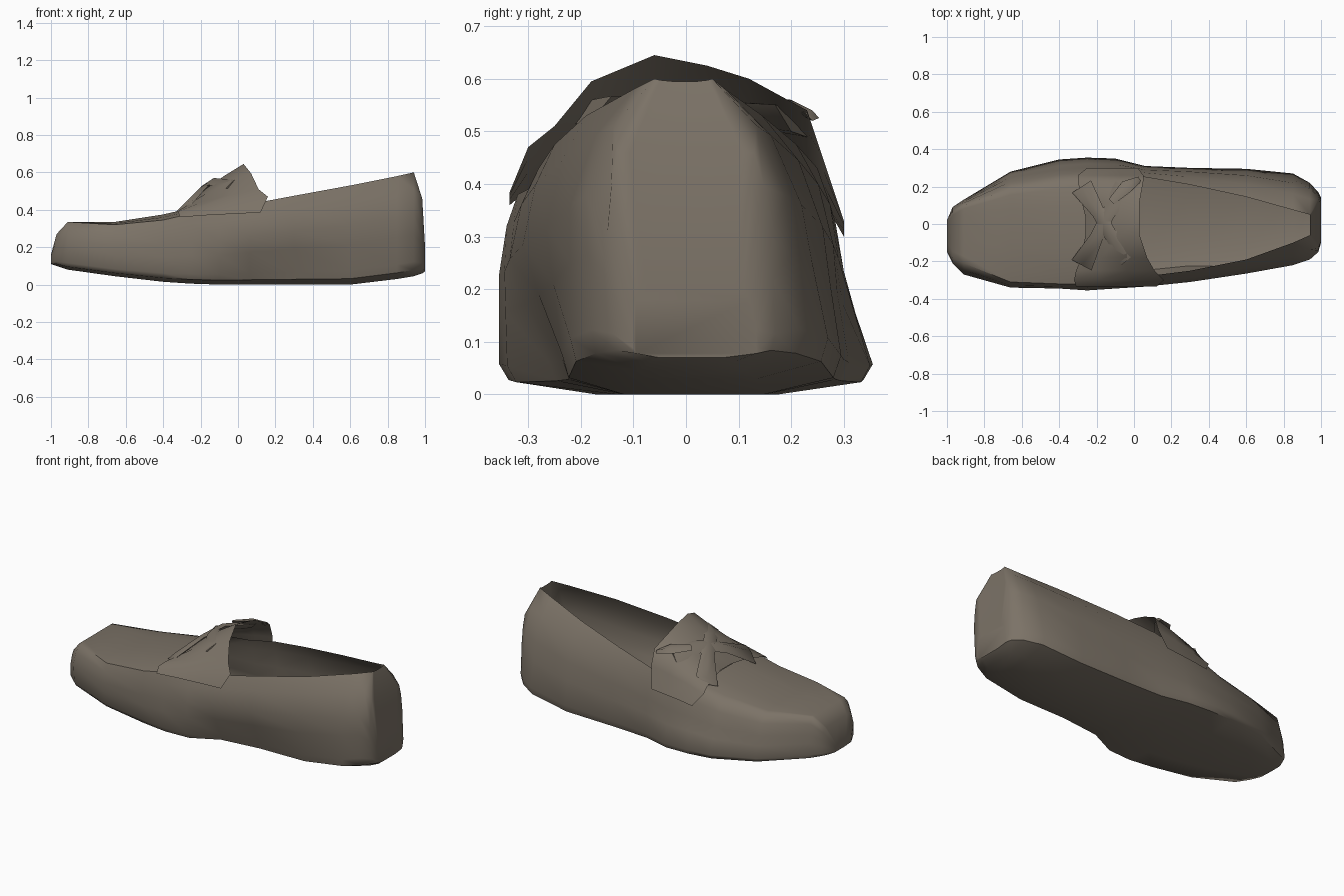
import bpy, bmesh, math
from mathutils import Vector

cube = bpy.data.objects.get("Cube")
if cube:
    bpy.data.objects.remove(cube, do_unlink=True)

leather = bpy.data.materials.new("grey_brown_leather")
leather.use_nodes = True
colour = (0.2, 0.17, 0.135, 1)
leather.diffuse_color = colour
bsdf = leather.node_tree.nodes["Principled BSDF"]
bsdf.inputs["Base Color"].default_value = colour
bsdf.inputs["Roughness"].default_value = 0.8


def mix(a, b, t):
    return a + (b - a) * t


def loft(name, rows, closed, angle=50, is_open=lambda x, i: False):
    """Skin a list of equal length point rows; closed rows also get end caps."""
    bm = bmesh.new()
    grid = [[bm.verts.new(p) for p in row] for row in rows]
    n = len(rows[0])
    for a, b in zip(grid, grid[1:]):
        for i in range(n if closed else n - 1):
            j = (i + 1) % n
            if not is_open(a[i].co.x, i):
                bm.faces.new((a[i], a[j], b[j], b[i]))
    if closed:
        bm.faces.new(grid[0])
        bm.faces.new(grid[-1])
    bmesh.ops.delete(bm, geom=[v for v in bm.verts if not v.link_faces], context="VERTS")
    bmesh.ops.recalc_face_normals(bm, faces=bm.faces)
    mesh = bpy.data.meshes.new(name)
    bm.to_mesh(mesh)
    bm.free()
    mesh.materials.append(leather)
    obj = bpy.data.objects.new(name, mesh)
    bpy.context.collection.objects.link(obj)
    bpy.ops.object.select_all(action="DESELECT")
    obj.select_set(True)
    bpy.context.view_layer.objects.active = obj
    bpy.ops.object.shade_smooth_by_angle(angle=math.radians(angle))
    return obj


def shoe_section(x, foot_right, right, foot_left, left, base, rim, rim_right, rim_left, crown):
    """Closed ring: sole, side wall, rim, then the top between the rims."""
    height = rim - base

    def wall(foot, y, edge):
        return [(foot * 0.5, base), (foot * 0.95, base + height * 0.06),
                (foot, base + height * 0.14), (mix(foot, y, 0.6), base + height * 0.4),
                (y, base + height * 0.6), (mix(y, edge, 0.4), base + height * 0.84),
                (edge, rim), (edge * 0.82, mix(rim, crown, 0.5)), (edge * 0.4, crown)]
    ring = wall(foot_left, left, rim_left) + wall(foot_right, right, rim_right)[::-1]
    return [(x, y, z) for y, z in ring]


# Shoe body: x, foot and side on the right, foot and side on the left,
# base, rim height, rim right, rim left, crown height
stations = [
    (-1.0, -.15, -.15, .02, .01, .11, .16, -.12, 0, .16),
    (-.97, -.21, -.21, .09, .08, .10, .27, -.18, .06, .27),
    (-.91, -.26, -.27, .13, .12, .08, .335, -.21, .10, .335),
    (-.66, -.33, -.34, .28, .25, .045, .32, -.31, .19, .335),
    (-.4, -.345, -.345, .345, .29, .015, .345, -.32, .23, .375),
    (-.25, -.355, -.355, .355, .30, .005, .38, -.32, .25, .41),
    (-.1, -.34, -.345, .35, .30, 0, .39, -.30, .26, .4),
    (.06, -.26, -.335, .31, .29, 0, .43, -.28, .25, .4),
    (.3, -.235, -.31, .30, .28, 0, .475, -.25, .21, .4),
    (.6, -.235, -.265, .295, .26, 0, .53, -.19, .145, .5),
    (.85, -.22, -.22, .27, .22, .03, .58, -.10, .075, .5),
    (.94, -.18, -.19, .22, .19, .045, .6, -.06, .05, .595),
    (.985, -.14, -.15, .17, .16, .06, .46, -.13, .13, .46),
    (1.0, -.10, -.10, .14, .13, .07, .2, -.09, .11, .2),
]
# The foot opening leaves the top between the rims uncovered behind the vamp
loft("shoe_body", [shoe_section(*s) for s in stations], True,
     is_open=lambda x, i: 6 <= i <= 10 and -.3 < x < .9)

# Saddle strap: y, front x, back x, front height, back height
arch = [
    (-.335, -.31, .12, .36, .385), (-.30, -.32, .16, .39, .47),
    (-.25, -.31, .11, .40, .51), (-.18, -.28, .07, .41, .595),
    (-.06, -.26, .03, .42, .645), (.04, -.26, .03, .42, .625),
    (.12, -.28, .03, .42, .60), (.23, -.30, .05, .40, .54),
    (.26, -.30, .05, .37, .45), (.30, -.25, .02, .30, .33),
]
strap_rows = []
for y, x0, x1, z0, z1 in arch:
    strap_rows.append([(mix(x0, x1, t), y, mix(z0, z1, t ** 0.75)) for t in (0, .3, .65, 1)])
loft("saddle_strap", strap_rows, False)


def ribbon(name, points, widths, height):
    """Ridged band that follows the points."""
    pts = [Vector(p) for p in points]
    rows = []
    for i, p in enumerate(pts):
        along = pts[min(i + 1, len(pts) - 1)] - pts[max(i - 1, 0)]
        side = along.cross(Vector((0, 0, 1))).normalized() * widths[i]
        side.z = side.x * 0.6
        up = Vector((0, 0, height))
        rows.append([p - side, p + up, p + side, p - up])
    return loft(name, rows, True, 80)


# Two soft creases crossing on the strap
ribbon("rising_crease", [(-.28, -.22, .42), (-.2, -.07, .50), (-.14, .05, .54),
                         (-.05, .2, .52)], (.06, .035, .035, .06), .02)
ribbon("falling_crease", [(-.02, -.18, .54), (-.13, -.05, .55), (-.19, .06, .51),
                          (-.28, .2, .42)], (.06, .035, .035, .06), .02)

# Loose corner of the strap at the far side
ribbon("strap_end", [(-.12, .12, .55), (-.04, .2, .55), (.03, .24, .53)],
       (.02, .035, .015), .01)
